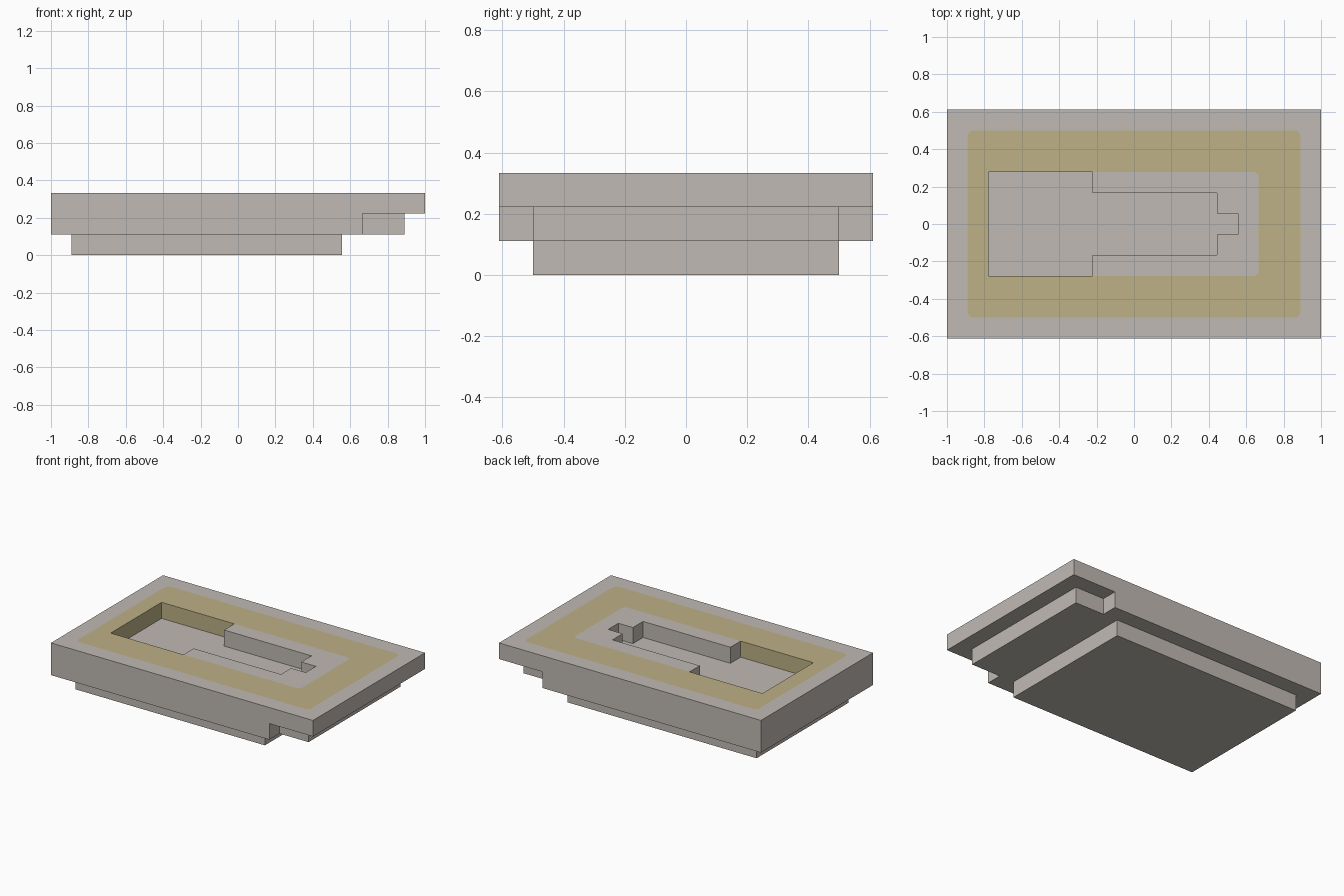
import bpy, bmesh
from math import sin, cos, pi

cube = bpy.data.objects.get("Cube")
if cube:
    bpy.data.objects.remove(cube, do_unlink=True)

U = 1 / 9  # module: every step is a multiple of this


def material(name, rgb):
    m = bpy.data.materials.new(name)
    m.use_nodes = True
    m.diffuse_color = (*rgb, 1)
    bsdf = next(n for n in m.node_tree.nodes if n.type == 'BSDF_PRINCIPLED')
    bsdf.inputs["Base Color"].default_value = (*rgb, 1)
    return m


stone = material("warm grey", (0.53, 0.49, 0.455))
ochre = material("muted yellow", (0.51, 0.44, 0.24))


def corner(x, y, sx, sy, r=0.27, steps=5):
    """Rounded corner of a rectangle, listed counter-clockwise."""
    start = {(1, 1): 0, (-1, 1): 1, (-1, -1): 2, (1, -1): 3}[sx, sy] * pi / 2
    cx, cy = sx * (x - r), sy * (y - r)
    return [(cx + r * cos(start + i * pi / 2 / steps),
             cy + r * sin(start + i * pi / 2 / steps)) for i in range(steps + 1)]


def rect(x0, x1, y):
    return [(x0, -y), (x1, -y), (x1, y), (x0, y)]


def mirrored(half):
    """Complete an outline given its +y half."""
    return half + [(x, -y) for x, y in reversed(half)]


def layer(name, level, mat, *outlines):
    """Extrude filled outlines (later ones are holes) one module upward."""
    cu = bpy.data.curves.new(name + "_outline", 'CURVE')
    cu.dimensions, cu.fill_mode, cu.extrude = '2D', 'BOTH', U / 2
    for pts in outlines:
        sp = cu.splines.new('POLY')
        sp.points.add(len(pts) - 1)
        for p, (x, y) in zip(sp.points, pts):
            p.co = (x * U, y * U, 0, 1)
        sp.use_cyclic_u = True
    helper = bpy.data.objects.new(name + "_outline", cu)
    bpy.context.collection.objects.link(helper)
    dg = bpy.context.evaluated_depsgraph_get()
    me = bpy.data.meshes.new_from_object(helper.evaluated_get(dg))
    bpy.data.objects.remove(helper, do_unlink=True)
    bm = bmesh.new()
    bm.from_mesh(me)
    bmesh.ops.remove_doubles(bm, verts=bm.verts, dist=1e-5)
    bmesh.ops.recalc_face_normals(bm, faces=bm.faces)
    for f in bm.faces:
        f.smooth = False
        f.material_index = 0
    bm.to_mesh(me)
    bm.free()
    me.name = name
    me.materials.clear()
    me.materials.append(mat)
    ob = bpy.data.objects.new(name, me)
    ob.location.z = (level + 0.5) * U
    bpy.context.collection.objects.link(ob)
    return ob


# Stepped foundation
layer("base_plate", 0, stone, rect(-8, 5, 4.5))
layer("middle_plate", 1, stone,
      mirrored([(-9, 5.5), (6, 5.5), (6, 4.5), (8, 4.5)]))

# Top slab: grey border, yellow band, and a core around the open pocket
band_outer = [p for s in ((1, 1), (-1, 1), (-1, -1), (1, -1))
              for p in corner(8, 4.5, *s)]
core_corner = list(reversed(corner(6, 2.5, 1, 1)))
band_inner = mirrored([(-7, 2.5)] + core_corner)
layer("top_border", 2, stone, rect(-9, 9, 5.5), band_outer)
layer("top_band", 2, ochre, band_outer, band_inner)
layer("pocket_core", 2, stone, mirrored(
    [(5, 0.5), (4, 0.5), (4, 1.5), (-2, 1.5), (-2, 2.5)] + core_corner))
